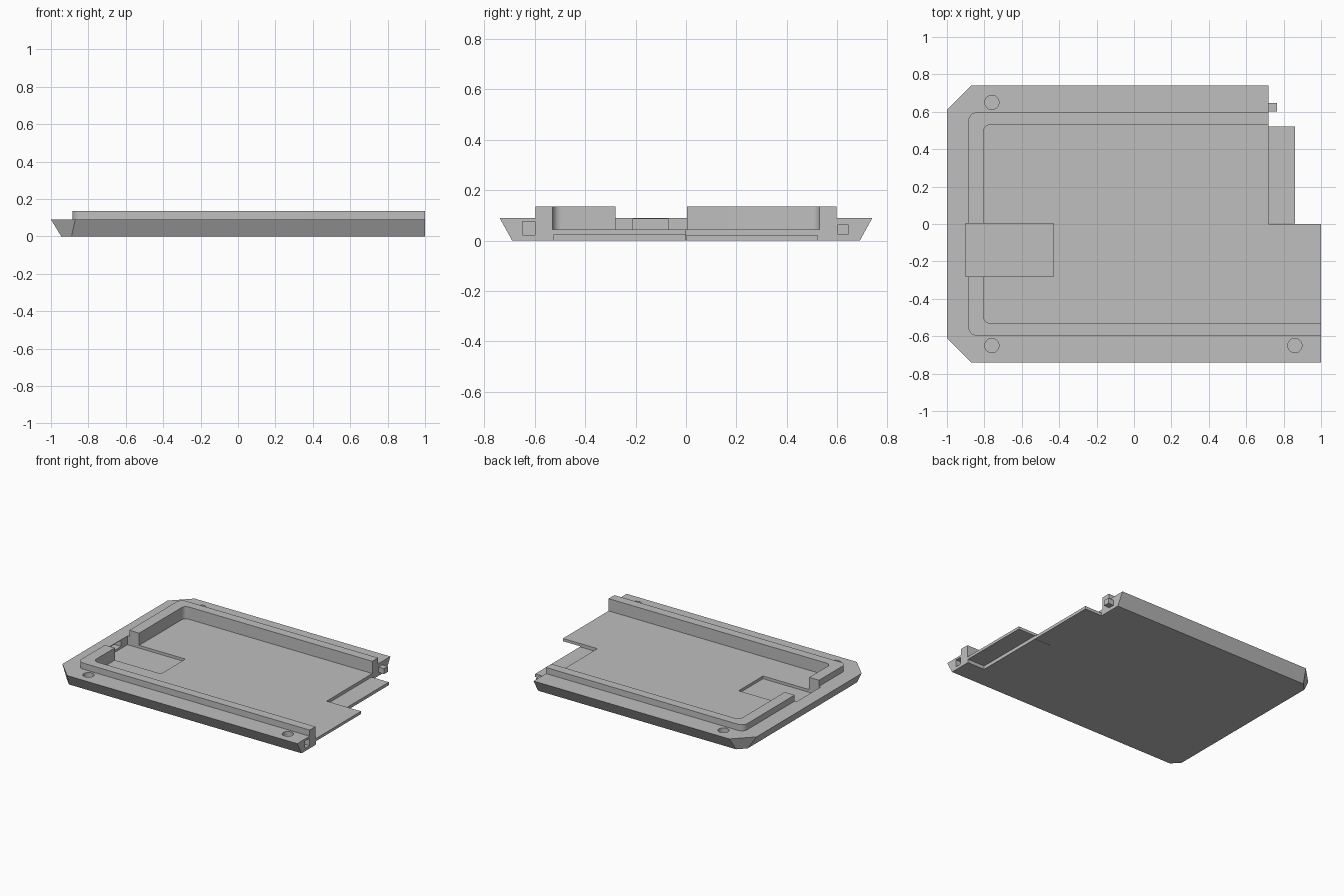
import bpy
import bmesh
import math

cube = bpy.data.objects.get("Cube")
if cube:
    bpy.data.objects.remove(cube, do_unlink=True)

grey = bpy.data.materials.new("plain grey")
grey.use_nodes = True
colour = (0.52, 0.52, 0.52, 1)
grey.diffuse_color = colour
grey.node_tree.nodes["Principled BSDF"].inputs["Base Color"].default_value = colour


def loft(name, lower, upper, z0, z1):
    """Solid between two outlines with matching points."""
    bm = bmesh.new()
    a = [bm.verts.new((x, y, z0)) for x, y in lower]
    b = [bm.verts.new((x, y, z1)) for x, y in upper]
    bm.faces.new(a)
    bm.faces.new(b)
    for i in range(len(a)):
        j = (i + 1) % len(a)
        bm.faces.new((a[i], a[j], b[j], b[i]))
    bmesh.ops.recalc_face_normals(bm, faces=bm.faces)
    mesh = bpy.data.meshes.new(name)
    bm.to_mesh(mesh)
    bm.free()
    mesh.materials.append(grey)
    obj = bpy.data.objects.new(name, mesh)
    bpy.context.collection.objects.link(obj)
    return obj


def box(name, x0, x1, y0, y1, z0, z1):
    outline = [(x0, y0), (x1, y0), (x1, y1), (x0, y1)]
    return loft(name, outline, outline, z0, z1)


def arc(cx, cy, r, start, end, steps):
    angles = [math.radians(start + (end - start) * i / steps) for i in range(steps + 1)]
    return [(cx + r * math.cos(t), cy + r * math.sin(t)) for t in angles]


def u_prism(name, x0, x1, half, r, z0, z1):
    """Block whose two corners at the x0 end are rounded."""
    outline = [(x1, -half), (x1, half)]
    outline += arc(x0 + r, half - r, r, 90, 180, 8)
    outline += arc(x0 + r, r - half, r, 180, 270, 8)
    return loft(name, outline, outline, z0, z1)


def combine(target, tool, operation):
    mod = target.modifiers.new("cut", 'BOOLEAN')
    mod.operation = operation
    mod.solver = 'EXACT'
    mod.object = tool
    bpy.context.view_layer.objects.active = target
    bpy.ops.object.modifier_apply(modifier=mod.name)
    bpy.data.objects.remove(tool, do_unlink=True)


# Sloping outer shell with two clipped corners
top = [(1, -0.74), (1, 0.74), (-0.87, 0.74), (-1, 0.61), (-1, -0.61), (-0.87, -0.74)]
bottom = [(1, -0.69), (1, 0.69), (-0.89, 0.69), (-0.945, 0.635),
          (-0.945, -0.635), (-0.89, -0.69)]
tray = loft("tray", bottom, top, 0, 0.09)

# Raised rim and sunken floor
combine(tray, u_prism("rim", -0.885, 1, 0.597, 0.045, 0.03, 0.135), 'UNION')
combine(tray, u_prism("floor_cut", -0.805, 1.2, 0.53, 0.035, 0.045, 0.3), 'DIFFERENCE')

# Stepped open end, connector bay, blind slot, lap recess and peg socket
cuts = [
    box("step_cut", 0.72, 1.3, 0, 1, -0.2, 0.4),
    box("bay_cut", -0.9, -0.43, -0.28, 0.003, 0.025, 0.3),
    box("lap_cut", 0.86, 1.3, -0.525, 0.1, -0.2, 0.025),
    box("socket_cut", 0.94, 1.3, -0.65, -0.6, 0.022, 0.075),
    box("slot_cut", -0.955, -0.87, -0.21, -0.07, 0.04, 0.086),
]
# Screw holes
for x, y in ((-0.76, 0.65), (-0.76, -0.65), (0.86, -0.65)):
    ring = arc(x, y, 0.038, 0, 345, 23)
    cuts.append(loft("screw_cut", ring, ring, 0.04, 0.3))
for tool in cuts:
    combine(tray, tool, 'DIFFERENCE')

# Overlapping tongue and locating peg
tongue = box("tongue", 0.71, 0.86, 0.002, 0.522, 0, 0.022)
peg = box("locating_peg", 0.71, 0.765, 0.602, 0.646, 0.025, 0.065)

bpy.ops.object.select_all(action='DESELECT')
for obj in (tray, tongue, peg):
    obj.select_set(True)
bpy.context.view_layer.objects.active = tray
bpy.ops.object.shade_smooth_by_angle(angle=math.radians(25))
